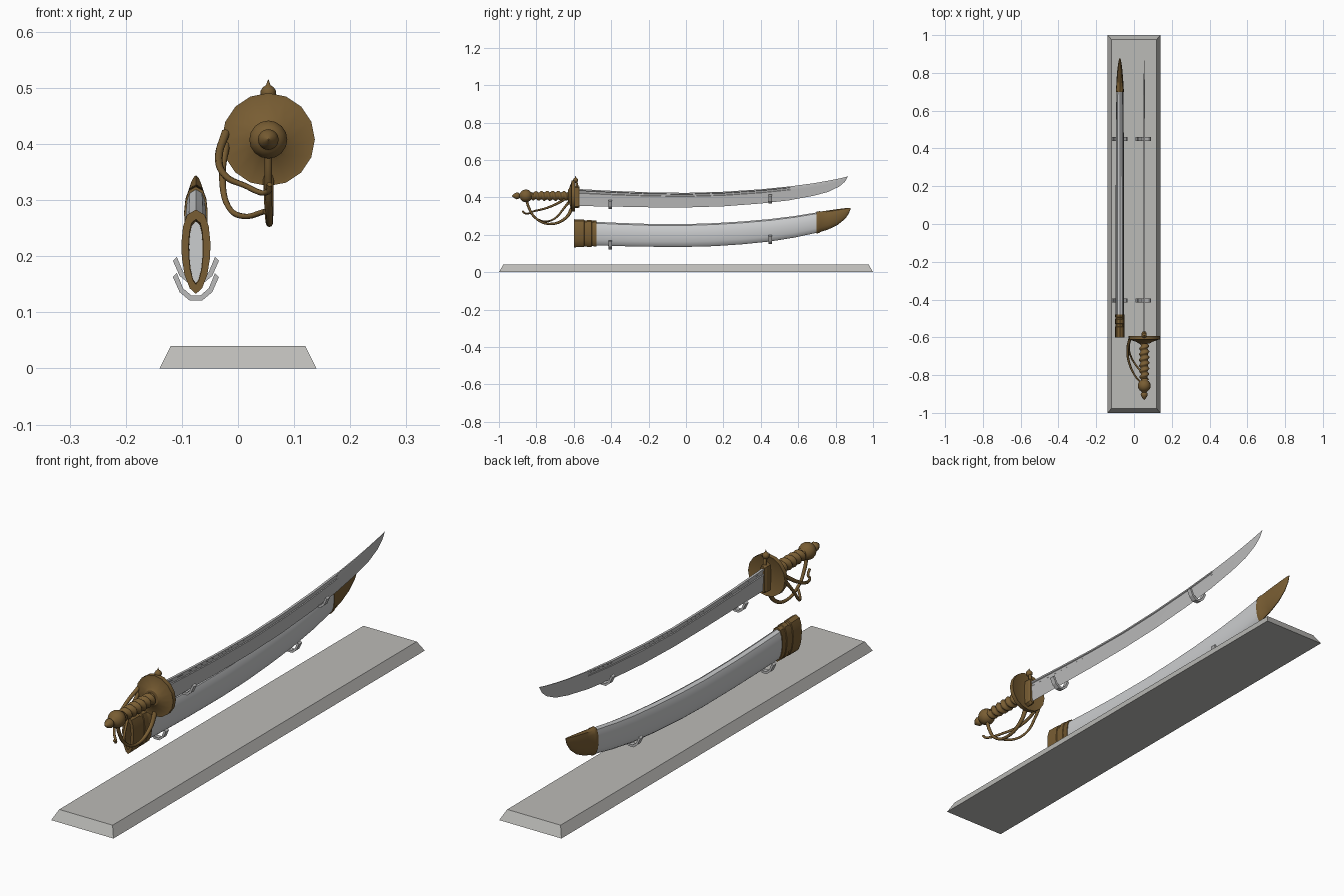
import bpy, bmesh, math
from mathutils import Vector

cube = bpy.data.objects.get("Cube")
if cube:
    bpy.data.objects.remove(cube, do_unlink=True)


def material(name, rgb):
    m = bpy.data.materials.new(name)
    m.use_nodes = True
    m.diffuse_color = (*rgb, 1)
    m.node_tree.nodes["Principled BSDF"].inputs["Base Color"].default_value = (*rgb, 1)
    return m


STONE = material("warm grey stand", (0.50, 0.495, 0.475))
STEEL = material("blade steel", (0.50, 0.50, 0.50))
SILVER = material("scabbard silver", (0.60, 0.61, 0.62))
BRASS = material("aged brass", (0.19, 0.11, 0.033))

SWORD_X, SHEATH_X, AXIS_Z = 0.054, -0.075, 0.408


def finish(obj, mat, smooth=35):
    obj.data.materials.append(mat)
    bpy.ops.object.select_all(action="DESELECT")
    obj.select_set(True)
    bpy.context.view_layer.objects.active = obj
    if smooth:
        bpy.ops.object.shade_smooth_by_angle(angle=math.radians(smooth))
    return obj


def loft(name, rings, mat, smooth=35):
    """Skin a row of equal closed rings and cap both ends."""
    bm = bmesh.new()
    rows = [[bm.verts.new(p) for p in ring] for ring in rings]
    n = len(rows[0])
    for a, b in zip(rows, rows[1:]):
        for i in range(n):
            j = (i + 1) % n
            bm.faces.new((a[i], a[j], b[j], b[i]))
    bm.faces.new(rows[0])
    bm.faces.new(rows[-1][::-1])
    bmesh.ops.remove_doubles(bm, verts=bm.verts, dist=1e-5)
    bmesh.ops.recalc_face_normals(bm, faces=bm.faces)
    me = bpy.data.meshes.new(name)
    bm.to_mesh(me)
    bm.free()
    obj = bpy.data.objects.new(name, me)
    bpy.context.collection.objects.link(obj)
    return finish(obj, mat, smooth)


def section(x, station, half):
    """Mirror a half outline and fit it between the top and bottom heights."""
    y, top, bottom, w = station
    mid, h = (top + bottom) / 2, (top - bottom) / 2
    right = [Vector((x + w * u, y, mid + h * v)) for u, v in half]
    left = [Vector((x - w * u, y, mid + h * v)) for u, v in half[::-1] if u > 0]
    return right + left


def turned(name, profile, sides, mat, centre=(SWORD_X, AXIS_Z), smooth=35):
    """Revolve (y, radius) pairs about the grip axis."""
    rings = []
    for y, r in profile:
        turn = [2 * math.pi * i / sides for i in range(sides)]
        rings.append([Vector((centre[0] + r * math.cos(a), y, centre[1] + r * math.sin(a)))
                      for a in turn])
    return loft(name, rings, mat, smooth)


def rod(name, points, radii, mat):
    cu = bpy.data.curves.new(name, "CURVE")
    cu.dimensions = "3D"
    cu.bevel_depth = 1
    cu.bevel_resolution = 2
    cu.resolution_u = 6
    cu.use_fill_caps = True
    sp = cu.splines.new("BEZIER")
    sp.bezier_points.add(len(points) - 1)
    for bp, p, r in zip(sp.bezier_points, points, radii):
        bp.co, bp.radius = p, r
        bp.handle_left_type = bp.handle_right_type = "AUTO"
    obj = bpy.data.objects.new(name, cu)
    bpy.context.collection.objects.link(obj)
    bpy.ops.object.select_all(action="DESELECT")
    obj.select_set(True)
    bpy.context.view_layer.objects.active = obj
    bpy.ops.object.convert(target="MESH")
    return finish(bpy.context.object, mat, 50)


def rectangle(x, y, z):
    return [Vector((sx * x, sy * y, z)) for sx, sy in ((-1, -1), (1, -1), (1, 1), (-1, 1))]


# Display stand with sloping edges
loft("stand_base", [rectangle(0.14, 1, 0), rectangle(0.12, 0.977, 0.04)], STONE, 0)

# Four open cradles holding the sword and the scabbard
OUTER = [(-0.041, 0.042), (-0.029, 0.015), (-0.011, 0), (0.011, 0), (0.029, 0.015), (0.041, 0.042)]
INNER = [(0.034, 0.049), (0.023, 0.022), (0.008, 0.009),
         (-0.008, 0.009), (-0.023, 0.022), (-0.034, 0.049)]
for label, x, y, z in (("scabbard_front", SHEATH_X, -0.405, 0.121),
                       ("scabbard_back", SHEATH_X, 0.45, 0.15),
                       ("sword_front", SWORD_X - 0.004, -0.405, 0.337),
                       ("sword_back", SWORD_X - 0.004, 0.45, 0.366)):
    rings = []
    for (ox, oz), (ix, iz) in zip(OUTER, INNER[::-1]):
        rings.append([Vector((x + px, y + dy, z + pz))
                      for px, pz, dy in ((ox, oz, -0.01), (ox, oz, 0.01), (ix, iz, 0.01), (ix, iz, -0.01))])
    loft(label + "_cradle", rings, STEEL, 0)

# Curved blade: thick spine, fuller groove that runs out, thin cutting edge
FULLER = [(0, -1), (0.85, 0.3), (1, 0.5), (0.45, 0.56), (0.45, 0.78), (1, 0.84), (1, 1)]
PLAIN = [(0, -1), (0.85, 0.3), (1, 0.5), (1, 0.56), (1, 0.78), (1, 0.84), (0.6, 1)]
BLADE = [(-0.6, 0.446, 0.354, 0.005), (-0.4, 0.435, 0.351, 0.005), (-0.2, 0.427, 0.347, 0.005),
         (0, 0.424, 0.346, 0.005), (0.2, 0.430, 0.352, 0.005), (0.4, 0.443, 0.367, 0.005),
         (0.55, 0.458, 0.384, 0.0045), (0.56, 0.459, 0.386, 0.0045), (0.68, 0.475, 0.408, 0.004),
         (0.76, 0.489, 0.429, 0.003), (0.82, 0.501, 0.458, 0.002), (0.85, 0.508, 0.484, 0.001),
         (0.866, 0.513, 0.512, 0.0005)]
loft("blade", [section(SWORD_X, s, FULLER if s[0] < 0.555 else PLAIN) for s in BLADE], STEEL, 25)

# Scabbard: silver body, brass throat with an open mouth, brass tip
LENS = [(0, -1), (0.42, -0.87), (0.78, -0.55), (0.96, -0.15), (1, 0.2), (0.88, 0.6), (0.6, 0.88), (0, 1)]
BODY = [(-0.5, 0.270, 0.144, 0.022), (-0.35, 0.263, 0.139, 0.022), (-0.2, 0.258, 0.136, 0.022),
        (0, 0.257, 0.135, 0.022), (0.15, 0.262, 0.139, 0.022), (0.3, 0.271, 0.149, 0.021),
        (0.45, 0.284, 0.164, 0.021), (0.58, 0.300, 0.185, 0.020), (0.71, 0.321, 0.213, 0.018)]
loft("scabbard_body", [section(SHEATH_X, s, LENS) for s in BODY], SILVER, 40)
THROAT = [(-0.5, 0.262, 0.152, 0.012), (-0.6, 0.266, 0.150, 0.013), (-0.6, 0.283, 0.133, 0.026),
          (-0.545, 0.281, 0.134, 0.026), (-0.543, 0.276, 0.138, 0.024), (-0.53, 0.276, 0.138, 0.024),
          (-0.528, 0.280, 0.135, 0.026), (-0.505, 0.279, 0.135, 0.026), (-0.503, 0.275, 0.139, 0.024),
          (-0.494, 0.275, 0.139, 0.024), (-0.492, 0.277, 0.136, 0.025), (-0.478, 0.276, 0.136, 0.025)]
loft("scabbard_throat", [section(SHEATH_X, s, LENS) for s in THROAT], BRASS, 40)
TIP = [(0.698, 0.324, 0.206, 0.021), (0.715, 0.326, 0.211, 0.021), (0.718, 0.324, 0.215, 0.0195),
       (0.76, 0.330, 0.228, 0.018), (0.81, 0.337, 0.252, 0.014), (0.85, 0.342, 0.284, 0.009),
       (0.87, 0.344, 0.312, 0.005), (0.88, 0.344, 0.338, 0.001)]
loft("scabbard_tip", [section(SHEATH_X, s, LENS) for s in TIP], BRASS, 40)

# Dished round guard
turned("guard_disc", [(-0.632, 0.03), (-0.625, 0.04), (-0.612, 0.076), (-0.612, 0.083),
                      (-0.594, 0.083), (-0.6, 0.06), (-0.604, 0.02)], 16, BRASS, smooth=25)

# Block around the blade root and the finial above it
loft("guard_block", [[Vector((SWORD_X + sx * w, y, 0.402 + sz * h))
                      for sx, sz in ((-1, -0.85), (0, -1), (1, -0.85), (1, 0.85), (0, 1), (-1, 0.85))]
                     for y, w, h in ((-0.61, 0.013, 0.06), (-0.578, 0.013, 0.06), (-0.57, 0.009, 0.055))],
     BRASS, 20)
rod("finial_stem", [(SWORD_X, -0.585, 0.44), (SWORD_X, -0.583, 0.465), (SWORD_X, -0.59, 0.49)],
    (0.009, 0.007, 0.006), BRASS)
finial = [(0.478, 0.004), (0.482, 0.01), (0.488, 0.0135), (0.495, 0.0135), (0.501, 0.01),
          (0.505, 0.004), (0.515, 0.0005)]
loft("finial_ball", [[Vector((SWORD_X + r * math.cos(i * math.pi / 6), -0.59 + r * math.sin(i * math.pi / 6), z))
                      for i in range(12)] for z, r in finial], BRASS, 45)

# Spirally ribbed grip
SIDES, STEPS, TURNS = 14, 56, 7
grip = []
for k in range(STEPS + 1):
    t = k / STEPS
    ring = []
    for i in range(SIDES):
        a = 2 * math.pi * i / SIDES
        r = 0.0205 + 0.003 * math.sin(math.pi * t) + 0.0045 * math.cos(2 * math.pi * TURNS * t - a)
        ring.append(Vector((SWORD_X + r * math.cos(a), -0.615 - 0.21 * t, AXIS_Z + r * math.sin(a))))
    grip.append(ring)
loft("grip", grip, BRASS, 60)

# Pommel ball with a bud
ball = [(-0.856 + 0.034 * math.cos(a), 0.034 * math.sin(a))
        for a in (math.radians(d) for d in range(20, 156, 15))]
turned("pommel", [(-0.815, 0.02)] + ball + [(-0.891, 0.012), (-0.897, 0.017), (-0.905, 0.0185),
                                            (-0.915, 0.014), (-0.925, 0.007), (-0.931, 0.001)],
       16, BRASS, smooth=45)

# Knuckle bow and the two side branches of the hilt
X = SWORD_X
rod("knuckle_bow", [(X, -0.605, 0.35), (X + 0.001, -0.645, 0.288), (X + 0.002, -0.73, 0.258),
                    (X + 0.001, -0.805, 0.29), (X, -0.838, 0.34), (X, -0.853, 0.385)],
    (0.010, 0.008, 0.006, 0.006, 0.007, 0.007), BRASS)
rod("upper_side_branch", [(-0.022, -0.607, 0.42), (-0.034, -0.665, 0.38), (-0.024, -0.74, 0.345),
                          (0.01, -0.81, 0.327), (X, -0.862, 0.315), (X + 0.002, -0.875, 0.328)],
    (0.008, 0.007, 0.006, 0.005, 0.005, 0.005), BRASS)
rod("lower_side_branch", [(-0.022, -0.607, 0.40), (-0.028, -0.65, 0.345), (-0.017, -0.70, 0.288),
                          (0.012, -0.75, 0.271), (X - 0.006, -0.79, 0.28)],
    (0.008, 0.006, 0.005, 0.005, 0.005), BRASS)
